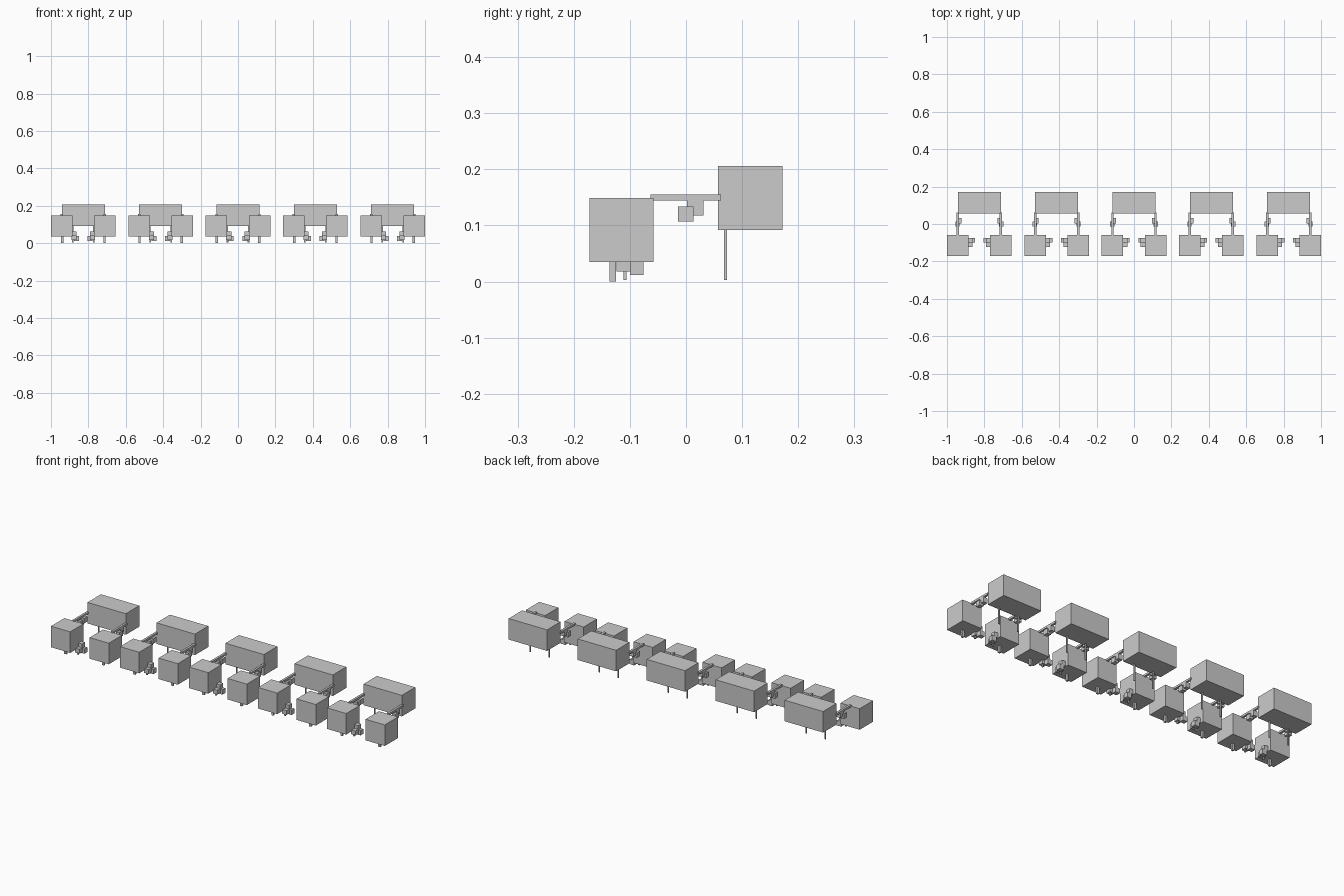
import bpy
import bmesh

if "Cube" in bpy.data.objects:
    bpy.data.objects.remove(bpy.data.objects["Cube"])

UNITS = 5
PITCH = 0.4135


def boxes(name, lo, hi, mirrored=True):
    """One object per unit: a box given by its corners, optionally mirrored in x."""
    sides = (1, -1) if mirrored else (1,)
    for i in range(UNITS):
        cx = (i - (UNITS - 1) / 2) * PITCH
        bm = bmesh.new()
        for s in sides:
            verts = bmesh.ops.create_cube(bm, size=1)["verts"]
            for v in verts:
                p = [(a + b) / 2 + c * (b - a) for a, b, c in zip(lo, hi, v.co)]
                v.co = (p[0] * s, p[1], p[2])
        bmesh.ops.recalc_face_normals(bm, faces=bm.faces)
        mesh = bpy.data.meshes.new(name)
        bm.to_mesh(mesh)
        bm.free()
        obj = bpy.data.objects.new(f"{name}_{i + 1}", mesh)
        obj.location.x = cx
        bpy.context.collection.objects.link(obj)


# Main bodies
boxes("rear_body", (-0.115, 0.057, 0.092), (0.115, 0.172, 0.206), False)
boxes("front_body", (0.058, -0.172, 0.035), (0.173, -0.058, 0.149))

# Legs
boxes("rear_leg", (0.053, 0.068, 0.003), (0.061, 0.073, 0.094))
boxes("front_leg", (0.107, -0.136, 0.0), (0.119, -0.125, 0.037))

# Bars joining the rear body to the front bodies, with hanging blocks
boxes("link_bar", (0.109, -0.063, 0.144), (0.121, 0.062, 0.155))
boxes("link_block", (0.096, 0.002, 0.118), (0.121, 0.031, 0.145))
boxes("link_lower_block", (0.105, -0.014, 0.107), (0.128, 0.013, 0.134))

# Stepped block clusters on the inner sides of the front bodies
boxes("inner_front_block", (0.036, -0.124, 0.018), (0.063, -0.099, 0.042))
boxes("inner_rear_block", (0.023, -0.100, 0.012), (0.050, -0.076, 0.038))
boxes("inner_upper_block", (0.036, -0.102, 0.037), (0.062, -0.076, 0.062))
boxes("inner_leg", (0.052, -0.111, 0.003), (0.060, -0.106, 0.019))
